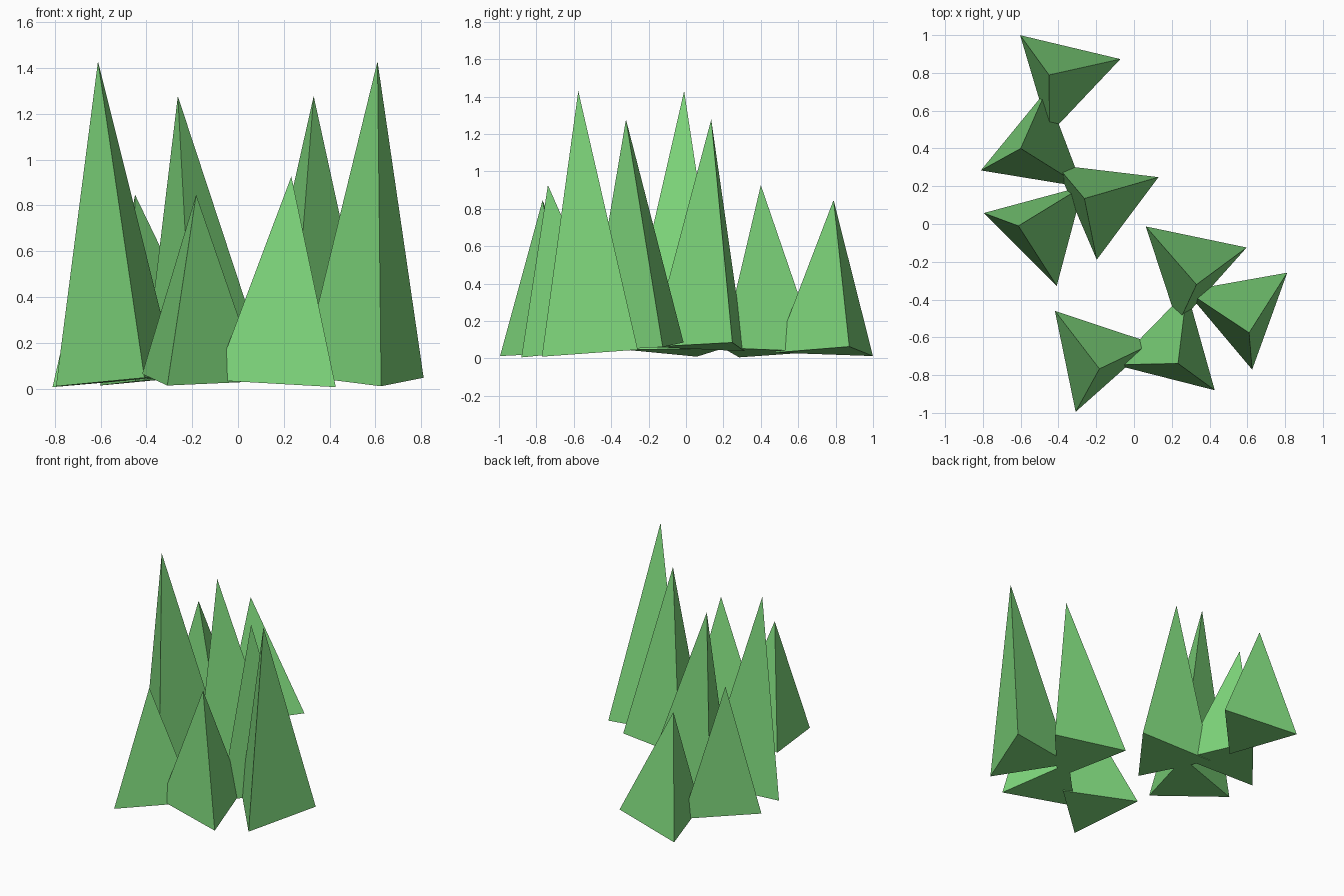
import bpy, bmesh, math
from mathutils import Vector, Matrix

if "Cube" in bpy.data.objects:
    bpy.data.objects.remove(bpy.data.objects["Cube"])

RADIUS = 0.315
green = bpy.data.materials.new("grass_green")
green.diffuse_color = (0.21, 0.68, 0.20, 1)
green.use_nodes = True
green.node_tree.nodes["Principled BSDF"].inputs["Base Color"].default_value = green.diffuse_color

# blades of one clump: base centre, tip, angle of one base corner
BLADES = {
    "short_blade": ((-0.374, 0.783, 0.036), (-0.450, 0.789, 0.847), 136.6),
    "low_blade": ((-0.516, 0.395, 0.033), (-0.600, 0.400, 0.927), 200.7),
    "tall_blade": ((-0.160, 0.124, 0.062), (-0.263, 0.135, 1.278), 23.2),
    "tallest_blade": ((-0.491, -0.023, 0.037), (-0.612, -0.010, 1.430), 165.1),
}


def blade(name, centre, tip, angle, place):
    """Three-sided spike whose base is square to its leaning axis."""
    c, t = Vector(centre), Vector(tip)
    n = t - c
    bm = bmesh.new()
    base = []
    for i in range(3):
        a = math.radians(angle + 120 * i)
        dx, dy = RADIUS * math.cos(a), RADIUS * math.sin(a)
        dz = -(n.x * dx + n.y * dy) / n.z
        base.append(bm.verts.new(c + Vector((dx, dy, dz))))
    top = bm.verts.new(t)
    bm.faces.new(base[::-1])
    for i in range(3):
        bm.faces.new((base[i], base[(i + 1) % 3], top))
    bm.transform(place)
    mesh = bpy.data.meshes.new(name)
    bm.to_mesh(mesh)
    bm.free()
    mesh.materials.append(green)
    bpy.context.collection.objects.link(bpy.data.objects.new(name, mesh))


# the same clump twice, the second one turned and moved
clumps = {
    "back": Matrix.Identity(4),
    "front": Matrix.Translation((0.342, -0.0255, 0)) @ Matrix.Rotation(math.radians(115), 4, "Z"),
}
for side, place in clumps.items():
    for name, (centre, tip, angle) in BLADES.items():
        blade(f"{side}_{name}", centre, tip, angle, place)
